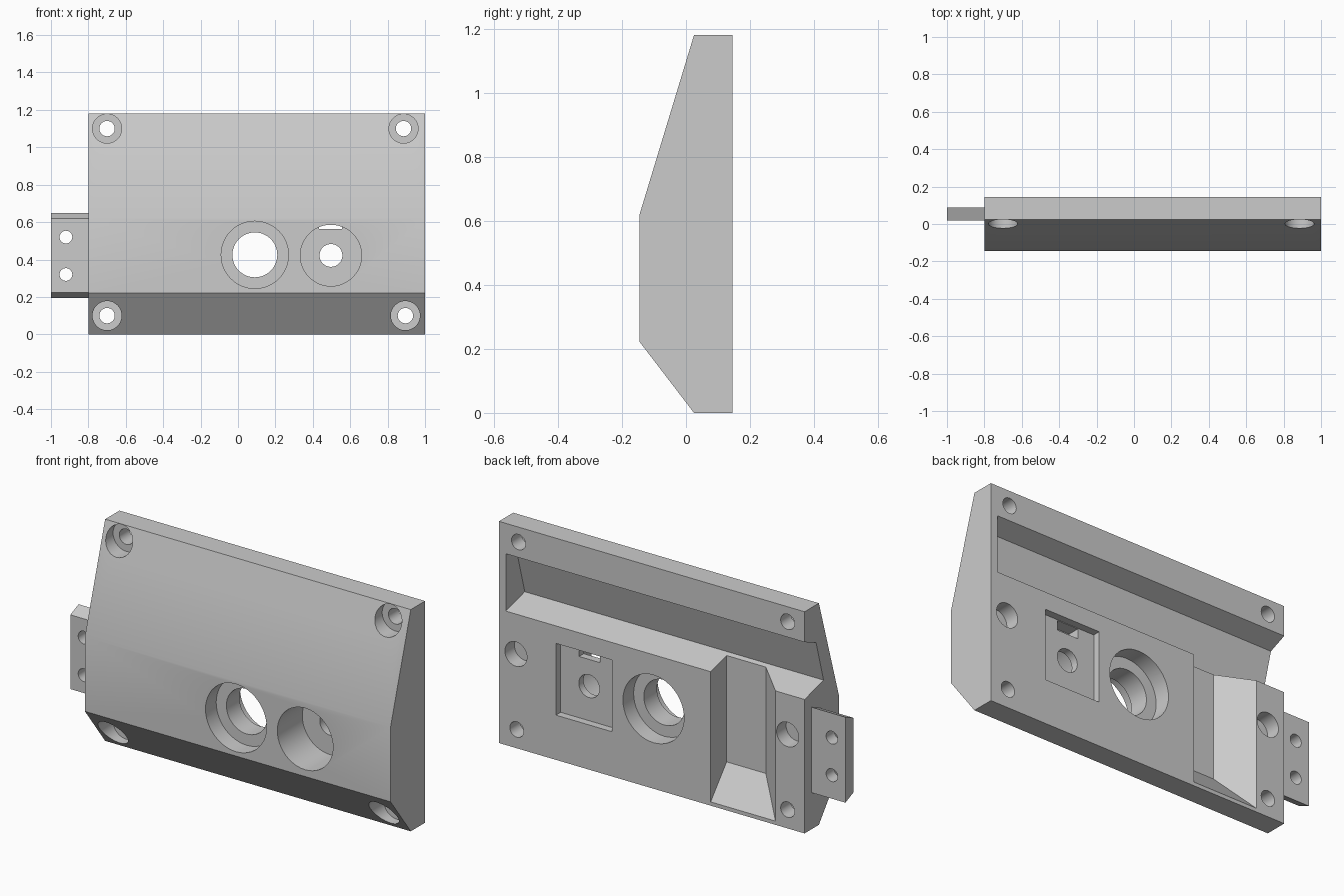
import bpy
import bmesh
from math import radians
from mathutils import Matrix, Vector

cube = bpy.data.objects.get("Cube")
if cube:
    bpy.data.objects.remove(cube, do_unlink=True)

BACK = 0.145    # rear plane of the housing
FRONT = -0.145  # frontmost plane

grey = bpy.data.materials.new("plain grey")
grey.use_nodes = True
grey.diffuse_color = (0.6, 0.6, 0.6, 1)
grey.node_tree.nodes["Principled BSDF"].inputs["Base Color"].default_value = (0.6, 0.6, 0.6, 1)


def make_object(name, bm):
    bmesh.ops.recalc_face_normals(bm, faces=bm.faces)
    mesh = bpy.data.meshes.new(name)
    bm.to_mesh(mesh)
    bm.free()
    mesh.materials.append(grey)
    obj = bpy.data.objects.new(name, mesh)
    bpy.context.collection.objects.link(obj)
    return obj


def prism(name, profile, x0, x1):
    """Extrude a (y, z) profile along x."""
    bm = bmesh.new()
    face = bm.faces.new([bm.verts.new((x0, y, z)) for y, z in profile])
    ext = bmesh.ops.extrude_face_region(bm, geom=[face])
    moved = [g for g in ext["geom"] if isinstance(g, bmesh.types.BMVert)]
    bmesh.ops.translate(bm, verts=moved, vec=Vector((x1 - x0, 0, 0)))
    return make_object(name, bm)


def box(name, x0, x1, y0, y1, z0, z1):
    return prism(name, [(y0, z0), (y1, z0), (y1, z1), (y0, z1)], x0, x1)


def bore(name, x, z, radius, y0, y1):
    """Cylinder along y."""
    bm = bmesh.new()
    place = Matrix.Translation((x, (y0 + y1) / 2, z)) @ Matrix.Rotation(radians(90), 4, "X")
    bmesh.ops.create_cone(bm, cap_ends=True, segments=48, radius1=radius,
                          radius2=radius, depth=y1 - y0, matrix=place)
    return make_object(name, bm)


def hull(name, points):
    bm = bmesh.new()
    for p in points:
        bm.verts.new(p)
    bmesh.ops.convex_hull(bm, input=bm.verts)
    bmesh.ops.dissolve_limit(bm, angle_limit=radians(1), verts=bm.verts, edges=bm.edges)
    return make_object(name, bm)


def carve(target, cutters):
    """Subtract every cutter, then discard it."""
    bpy.context.view_layer.objects.active = target
    for cutter in cutters:
        cutter.hide_render = True
        mod = target.modifiers.new("cut", "BOOLEAN")
        mod.operation = "DIFFERENCE"
        mod.solver = "EXACT"
        mod.object = cutter
        bpy.ops.object.modifier_apply(modifier=mod.name)
        bpy.data.objects.remove(cutter, do_unlink=True)


def finish(obj):
    bpy.ops.object.select_all(action="DESELECT")
    obj.select_set(True)
    bpy.context.view_layer.objects.active = obj
    bpy.ops.object.shade_smooth_by_angle(angle=radians(25))


# Housing with sloped front faces
housing = prism("housing", [(BACK, 0), (0.025, 0), (FRONT, 0.222), (FRONT, 0.62),
                            (0.025, 1.18), (BACK, 1.18)], -0.8, 1.0)
cuts = []

# Long rear groove, open at one end
cuts.append(prism("groove", [(BACK + 0.05, 1.039), (BACK - 0.097, 0.978),
                             (BACK - 0.16, 0.755), (BACK + 0.05, 0.70)], -0.9, 0.96))

# Upright rear channel with one sloped side and a sloped bottom
channel = []
for y, x_slope, z_low in ((BACK - 0.134, -0.478, 0.182), (BACK + 0.067, -0.704, -0.061)):
    channel += [(x, y, z) for x in (-0.247, x_slope) for z in (z_low, 0.8)]
cuts.append(hull("channel", channel))

# Corner screw holes, counterbored from the front
for x, z in ((-0.70, 1.10), (0.885, 1.10), (-0.70, 0.10), (0.895, 0.10)):
    cuts.append(bore("screw_hole", x, z, 0.041, -0.4, 0.4))
    cuts.append(bore("screw_counterbore", x, z, 0.078, -0.4, 0.06))

# Blind holes in the rear
for x in (-0.70, 0.90):
    cuts.append(bore("blind_hole", x, 0.50, 0.065, BACK - 0.08, 0.4))

# Large opening, stepped on both sides
cuts.append(bore("main_hole", 0.09, 0.425, 0.12, -0.4, 0.4))
cuts.append(bore("main_front_step", 0.09, 0.425, 0.18, -0.4, FRONT + 0.09))
cuts.append(bore("main_rear_step", 0.09, 0.425, 0.18, BACK - 0.09, 0.4))

# Button well: deep front bore, rear pocket, centre hole and slot
cuts.append(bore("button_well", 0.497, 0.422, 0.164, -0.4, 0.065))
cuts.append(box("rear_pocket", 0.335, 0.665, BACK - 0.04, 0.4, 0.238, 0.62))
cuts.append(bore("button_hole", 0.497, 0.422, 0.061, -0.4, 0.4))
cuts.append(box("latch_slot", 0.432, 0.556, 0.04, 0.12, 0.564, 0.617))

carve(housing, cuts)
finish(housing)

# Side mounting tab with tapered top and bottom
tab = prism("mounting_tab", [(0.018, 0.225), (0.087, 0.195), (0.087, 0.65), (0.018, 0.62)],
            -1.0, -0.8)
carve(tab, [bore("tab_hole", -0.92, z, 0.034, -0.4, 0.4) for z in (0.32, 0.52)])
finish(tab)
